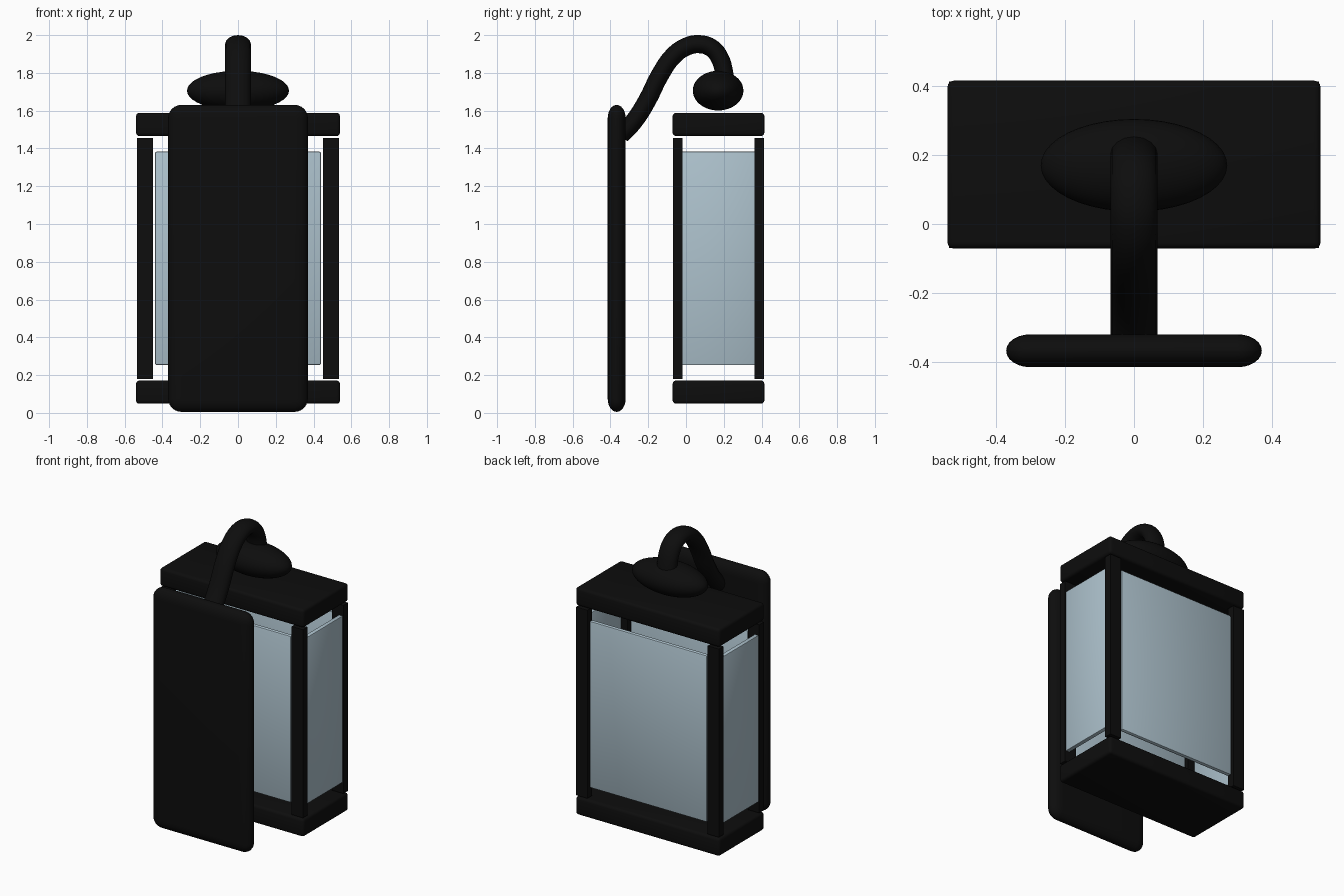
import bpy, math

cube = bpy.data.objects.get("Cube")
if cube:
    bpy.data.objects.remove(cube, do_unlink=True)


def material(name, rgb, rough):
    m = bpy.data.materials.new(name)
    m.use_nodes = True
    m.diffuse_color = (*rgb, 1)
    bsdf = m.node_tree.nodes["Principled BSDF"]
    bsdf.inputs["Base Color"].default_value = (*rgb, 1)
    bsdf.inputs["Roughness"].default_value = rough
    return m


black = material("black metal", (0.004, 0.004, 0.004), 0.5)
glass = material("pale blue glass", (0.42, 0.54, 0.61), 0.3)


def smooth(obj):
    bpy.ops.object.select_all(action='DESELECT')
    obj.select_set(True)
    bpy.context.view_layer.objects.active = obj
    bpy.ops.object.shade_smooth_by_angle(angle=math.radians(35))


def box(name, center, size, mat, bevel=0, segments=3):
    """Box with rounded edges, centred at the given point."""
    bpy.ops.mesh.primitive_cube_add(size=1, location=center)
    obj = bpy.context.object
    obj.name = name
    obj.scale = size
    bpy.ops.object.transform_apply(location=False, rotation=False, scale=True)
    obj.data.materials.append(mat)
    if bevel:
        mod = obj.modifiers.new("rounding", 'BEVEL')
        mod.width = bevel
        mod.segments = segments
        bpy.ops.object.modifier_apply(modifier=mod.name)
        smooth(obj)
    return obj


# Wall plate: rounded slab flattened in depth
plate = box("wall_plate", (0, -0.367, 0.818), (0.74, 0.142, 1.625), black, 0.07, 6)
plate.scale.y = 0.67

# Lantern cap and base
MID_Y = 0.172
box("lantern_cap", (0, MID_Y, 1.527), (1.08, 0.486, 0.123), black, 0.018)
box("lantern_base", (0, MID_Y, 0.11), (1.08, 0.486, 0.123), black, 0.018)

# Corner posts and glass panes, mirrored about the lantern centre
for sx, side in ((1, "left"), (-1, "right")):
    for sy, end in ((-1, "front"), (1, "back")):
        box(f"post_{end}_{side}", (sx * 0.493, MID_Y + sy * 0.216, 0.818),
            (0.085, 0.05, 1.275), black)
    box(f"glass_{side}", (sx * 0.515, MID_Y, 0.818), (0.03, 0.39, 1.13), glass, 0.006, 2)
for sy, end in ((-1, "front"), (1, "back")):
    box(f"glass_{end}", (0, MID_Y + sy * 0.22, 0.818), (0.88, 0.03, 1.13), glass, 0.01, 2)

# Flattened knob on top of the cap
bpy.ops.mesh.primitive_uv_sphere_add(segments=40, ring_count=20, location=(0, 0.17, 1.706))
knob = bpy.context.object
knob.name = "top_knob"
knob.scale = (0.27, 0.134, 0.105)
knob.data.materials.append(black)
smooth(knob)

# Curved arm from the plate to the knob, oval in section
path = [(-0.345, 1.47), (-0.275, 1.545), (-0.205, 1.655), (-0.14, 1.785), (-0.07, 1.887),
        (0, 1.938), (0.07, 1.952), (0.135, 1.932), (0.178, 1.88), (0.202, 1.8), (0.212, 1.72)]
curve = bpy.data.curves.new("hanging_arm", 'CURVE')
curve.dimensions = '3D'
curve.bevel_depth = 0.048
curve.bevel_resolution = 6
curve.use_fill_caps = True
curve.resolution_u = 4
spline = curve.splines.new('BEZIER')
spline.bezier_points.add(len(path) - 1)
for point, (y, z) in zip(spline.bezier_points, path):
    point.co = (0, y, z)
    point.handle_left_type = point.handle_right_type = 'AUTO'
arm = bpy.data.objects.new("hanging_arm", curve)
bpy.context.collection.objects.link(arm)
arm.scale.x = 1.42
curve.materials.append(black)
bpy.ops.object.select_all(action='DESELECT')
arm.select_set(True)
bpy.context.view_layer.objects.active = arm
bpy.ops.object.convert(target='MESH')
smooth(bpy.context.object)
